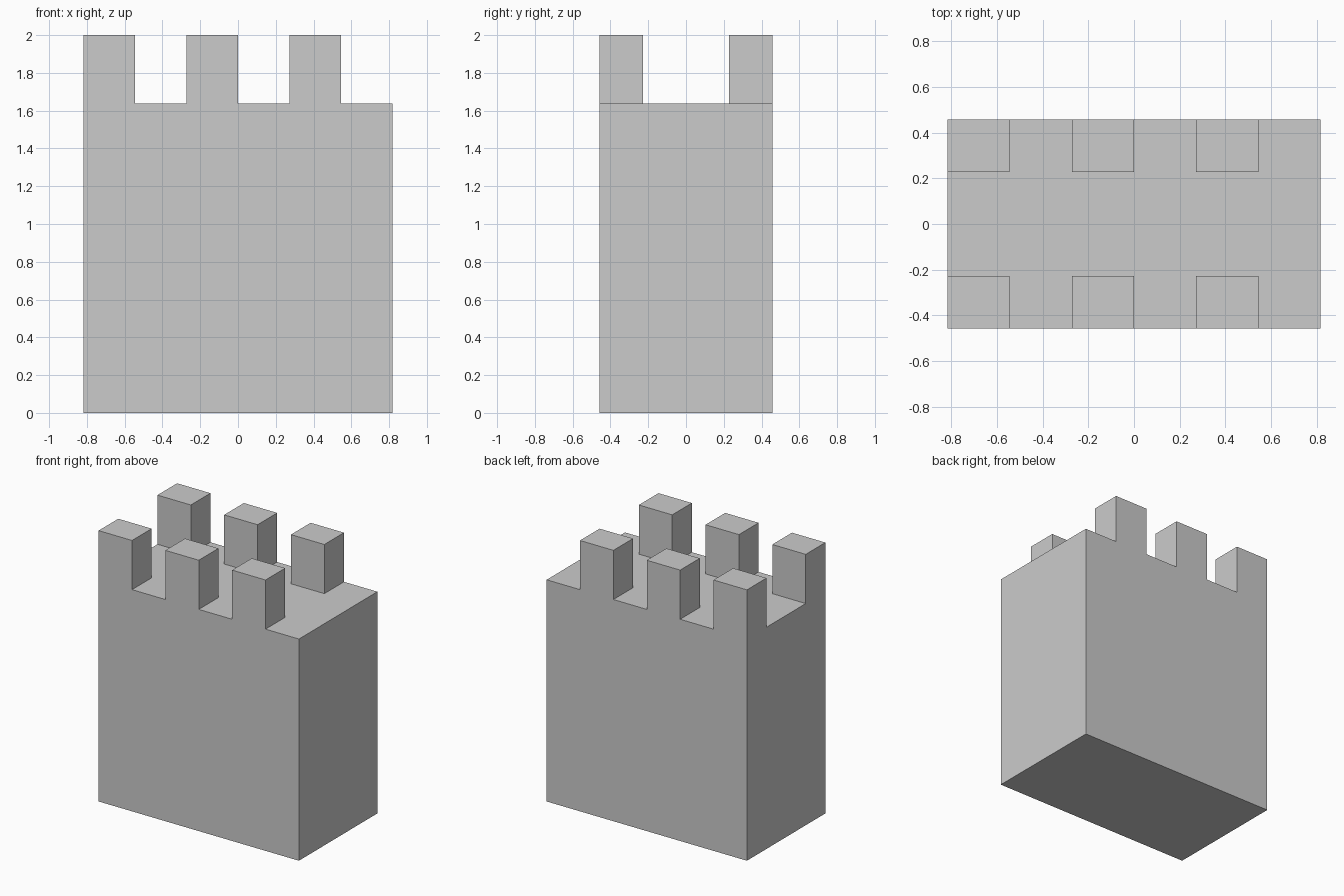
import bpy, bmesh, math
from mathutils import Matrix

if "Cube" in bpy.data.objects:
    bpy.data.objects.remove(bpy.data.objects["Cube"])

HALF_X, HALF_Y = 0.818, 0.4575
WALL_H, TOTAL_H = 1.637, 2.0
NX, NY = 6, 4                          # top is divided into 6 x 4 cells
CX, CY = 2 * HALF_X / NX, 2 * HALF_Y / NY

bm = bmesh.new()

# Solid wall block
bmesh.ops.create_cube(bm, size=1, matrix=Matrix.Translation((0, 0, WALL_H / 2))
                      @ Matrix.Diagonal((2 * HALF_X, 2 * HALF_Y, WALL_H, 1)))


def cut(co, normal):
    bmesh.ops.bisect_plane(bm, geom=bm.verts[:] + bm.edges[:] + bm.faces[:],
                           plane_co=co, plane_no=normal)


for i in range(1, NX):
    cut((-HALF_X + i * CX, 0, 0), (1, 0, 0))
for s in (-1, 1):
    cut((0, s * CY, 0), (0, 1, 0))

# Merlons: raise every other cell along the front and back edges
bm.normal_update()
cells = []
for f in bm.faces:
    c = f.calc_center_median()
    column = int((c.x + HALF_X) / CX)
    if f.normal.z > 0.9 and abs(c.y) > CY and column % 2 == 0:
        cells.append(f)
raised = bmesh.ops.extrude_discrete_faces(bm, faces=cells)["faces"]
for f in raised:
    bmesh.ops.translate(bm, verts=f.verts[:], vec=(0, 0, TOTAL_H - WALL_H))

# Merge coplanar faces into clean flat walls
bmesh.ops.dissolve_limit(bm, angle_limit=math.radians(1),
                         verts=bm.verts[:], edges=bm.edges[:])
bmesh.ops.recalc_face_normals(bm, faces=bm.faces[:])

mesh = bpy.data.meshes.new("battlement_wall")
bm.to_mesh(mesh)
bm.free()
bpy.context.collection.objects.link(bpy.data.objects.new("battlement_wall", mesh))
